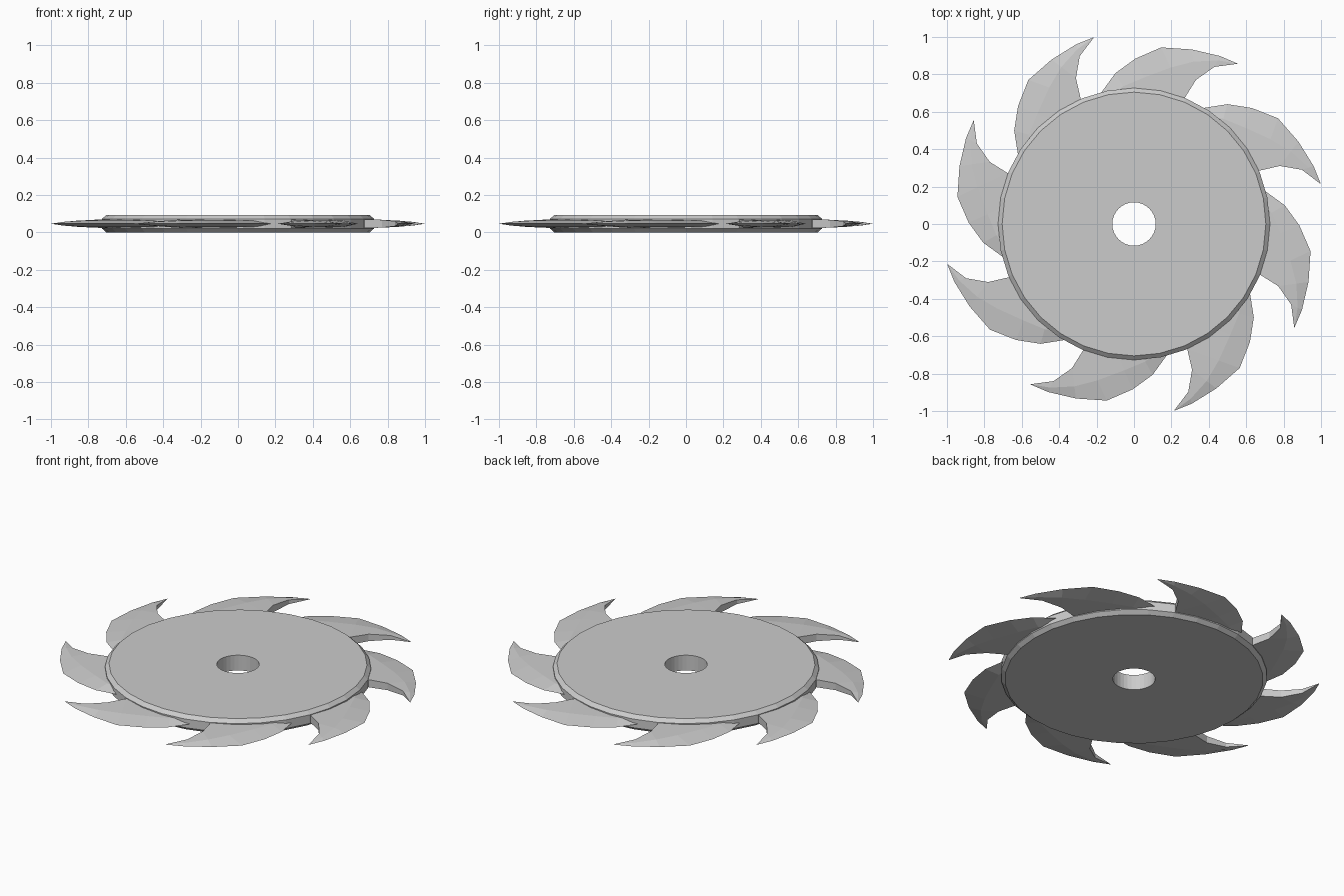
import bpy, bmesh, math

if "Cube" in bpy.data.objects:
    bpy.data.objects.remove(bpy.data.objects["Cube"])

MID = 0.046      # height of the blade's centre plane
SIDES = 32
TEETH = 8


def finish(bm, name):
    bmesh.ops.recalc_face_normals(bm, faces=bm.faces)
    mesh = bpy.data.meshes.new(name)
    bm.to_mesh(mesh)
    bm.free()
    return mesh


def add(name, mesh):
    ob = bpy.data.objects.new(name, mesh)
    bpy.context.collection.objects.link(ob)
    return ob


# Disc: chamfered ring section revolved around the arbor hole
section = [(0.116, 0), (0.705, 0), (0.727, 0.02), (0.727, 0.072),
           (0.705, 0.092), (0.116, 0.092)]
bm = bmesh.new()
rings = []
for i in range(SIDES):
    a = 2 * math.pi * i / SIDES
    rings.append([bm.verts.new((r * math.cos(a), r * math.sin(a), z)) for r, z in section])
for i in range(SIDES):
    a, b = rings[i], rings[(i + 1) % SIDES]
    for j in range(len(section)):
        k = (j + 1) % len(section)
        bm.faces.new((a[j], b[j], b[k], a[k]))
add("disc", finish(bm, "disc"))

# Hooked tooth: paired stations along the sharp back and the blunt cutting face
back = [(-0.177, 0.70), (-0.10, 0.806), (0.007, 0.884), (0.145, 0.944),
        (0.31, 0.933), (0.46, 0.898)]
face = [(-0.06, 0.64), (0.0, 0.63), (0.12, 0.63), (0.272, 0.675),
        (0.332, 0.771), (0.43, 0.84)]
tip = (0.556, 0.857)
half = [0.023, 0.023, 0.023, 0.023, 0.021, 0.013]   # half thickness at cutting face

bm = bmesh.new()
loops = []
for (bx, by), (fx, fy), h in zip(back, face, half):
    mx, my = bx + (fx - bx) * 0.4, by + (fy - by) * 0.4
    loops.append([bm.verts.new(p) for p in (
        (bx, by, MID),
        (mx, my, MID + h * 0.75), (fx, fy, MID + h),
        (fx, fy, MID - h), (mx, my, MID - h * 0.75))])
for a, b in zip(loops, loops[1:]):
    for j in range(5):
        k = (j + 1) % 5
        bm.faces.new((a[j], b[j], b[k], a[k]))
point = bm.verts.new((*tip, MID))
for j in range(5):
    bm.faces.new((loops[-1][j], point, loops[-1][(j + 1) % 5]))
bm.faces.new(loops[0])
tooth = finish(bm, "tooth")

# Ring of teeth
for i in range(TEETH):
    add(f"tooth_{i + 1}", tooth).rotation_euler.z = 2 * math.pi * i / TEETH
